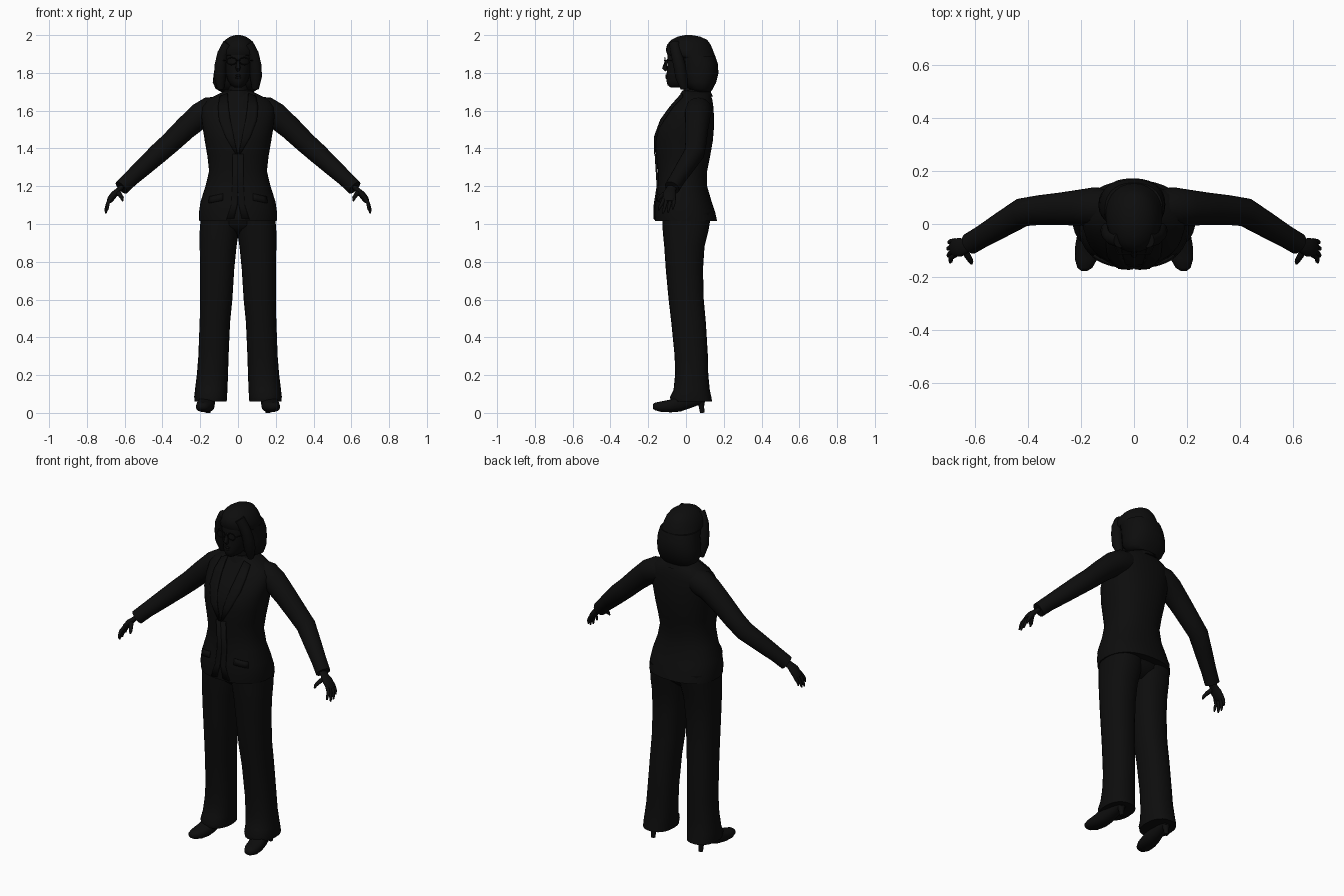
import bpy, math
from mathutils import Vector
from mathutils.bvhtree import BVHTree

black = bpy.data.materials.new("near black")
black.diffuse_color = (0.004, 0.004, 0.004, 1)


def make(name, verts, faces, angle=50):
    me = bpy.data.meshes.new(name)
    me.from_pydata(verts, [], faces)
    me.materials.append(black)
    ob = bpy.data.objects.new(name, me)
    bpy.context.collection.objects.link(ob)
    bpy.ops.object.select_all(action='DESELECT')
    ob.select_set(True)
    bpy.context.view_layer.objects.active = ob
    bpy.ops.object.mode_set(mode='EDIT')
    bpy.ops.mesh.select_all(action='SELECT')
    bpy.ops.mesh.normals_make_consistent(inside=False)
    bpy.ops.object.mode_set(mode='OBJECT')
    bpy.ops.object.shade_smooth_by_angle(angle=math.radians(angle))
    return ob


def skin(name, rings):
    """Bridge equal rings and cap both ends."""
    n, verts, faces = len(rings[0]), [p for r in rings for p in r], []
    for k in range(len(rings) - 1):
        for i in range(n):
            j = (i + 1) % n
            faces.append((k*n + i, k*n + j, (k+1)*n + j, (k+1)*n + i))
    faces += [tuple(range(n)), tuple(range(len(verts) - n, len(verts)))]
    return make(name, verts, faces)


def oval(c, u, v, ru, rv, n, power=2.0):
    pts = []
    for i in range(n):
        a = 2 * math.pi * i / n
        ca, sa = math.cos(a), math.sin(a)
        pts.append(c + u * (math.copysign(abs(ca) ** (2 / power), ca) * ru)
                   + v * (math.copysign(abs(sa) ** (2 / power), sa) * rv))
    return pts


X, Y, Z = Vector((1, 0, 0)), Vector((0, 1, 0)), Vector((0, 0, 1))


def stack(name, rows, n=28, power=2.3):
    """Rows of z, x low, x high, y front, y back."""
    return skin(name, [oval(Vector(((a+b)/2, (f+k)/2, z)), X, Y, abs(b-a)/2, (k-f)/2, n, power)
                       for z, a, b, f, k in rows])


def tube(name, path, n=14, flat=1.0):
    """Path of x, y, z, radius."""
    pts, rings = [Vector(p[:3]) for p in path], []
    for i, p in enumerate(pts):
        t = (pts[min(i+1, len(pts)-1)] - pts[max(i-1, 0)]).normalized()
        ref = Y if abs(t.y) < 0.8 else Z
        u = t.cross(ref).normalized()
        rings.append(oval(p, u, u.cross(t), path[i][3] * flat, path[i][3], n))
    return skin(name, rings)


# Jacket body
jacket = stack("jacket", [(z, -w, w, f, b) for z, w, f, b in [
    (1.015, .205, -.165, .165), (1.06, .207, -.168, .155), (1.12, .198, -.162, .135),
    (1.20, .172, -.148, .112), (1.28, .153, -.148, .112), (1.36, .162, -.158, .128),
    (1.44, .176, -.163, .142), (1.51, .187, -.153, .148), (1.57, .195, -.115, .148),
    (1.62, .192, -.078, .145), (1.655, .168, -.045, .140), (1.685, .110, -.025, .130),
    (1.705, .070, -.015, .115)]], n=36)
me = jacket.data
bvh = BVHTree.FromPolygons([v.co for v in me.vertices], [tuple(p.vertices) for p in me.polygons])


def plate(name, left, right, lift=.007, cols=4, back=False):
    """Thin cloth strip between two x-z lines, laid on the jacket."""
    verts, faces, d = [], [], (-1 if back else 1)
    for (xa, za), (xb, zb) in zip(left, right):
        for i in range(cols + 1):
            t = i / cols
            x, z = xa + (xb-xa)*t, za + (zb-za)*t
            hit = bvh.ray_cast(Vector((x, -d, z)), Vector((0, d, 0)))[0]
            verts.append((x, (hit.y if hit else 0) - d * lift, z))
    for r in range(len(left) - 1):
        for i in range(cols):
            k = r * (cols+1) + i
            faces.append((k, k+1, k+cols+2, k+cols+1))
    ob = make(name, verts, faces)
    m = ob.modifiers.new("thickness", 'SOLIDIFY')
    m.thickness, m.offset = .009, 0


def both(pts, s):
    return [(s * x, z) for x, z in pts]


for s, side in ((1, "left"), (-1, "right")):
    # Lapel, front edge and pocket flap
    plate(side + "_lapel",
          both([(.055, 1.69), (.05, 1.62), (.04, 1.55), (.022, 1.46), (.002, 1.37)], s),
          both([(.095, 1.675), (.105, 1.62), (.10, 1.55), (.065, 1.46), (.012, 1.37)], s))
    plate(side + "_front_edge", both([(.0, 1.37), (.0, 1.2), (.004, 1.1), (.02, 1.03)], s),
          both([(.03, 1.37), (.03, 1.2), (.035, 1.1), (.06, 1.025)], s), lift=.003)
    plate(side + "_pocket_flap", both([(.08, 1.16), (.08, 1.125)], s),
          both([(.15, 1.145), (.155, 1.11)], s), lift=.003)

    # Sleeve with cuff
    tube(side + "_sleeve", [(s*x, y, z, r) for x, y, z, r in [
        (.09, .065, 1.615, .062), (.15, .065, 1.60, .073), (.20, .062, 1.575, .068),
        (.28, .057, 1.505, .061), (.36, .052, 1.428, .056), (.42, .044, 1.375, .054),
        (.50, -.004, 1.302, .048), (.57, -.046, 1.238, .042), (.617, -.074, 1.192, .041)]], 20)
    # Palm, fingers and thumb
    tube(side + "_palm", [(s*x, y, z, r) for x, y, z, r in [
        (.605, -.068, 1.204, .026), (.632, -.082, 1.180, .027), (.655, -.088, 1.158, .036),
        (.675, -.089, 1.132, .035), (.684, -.089, 1.118, .026)]], 14, .5)
    for i, (by, ty, tx, tz) in enumerate([(-.116, -.145, .692, 1.072), (-.099, -.122, .700, 1.056),
                                          (-.080, -.096, .701, 1.060), (-.063, -.070, .697, 1.078)]):
        tube(f"{side}_finger_{i+1}", [(s*.672, by, 1.138, .010),
             (s*.690, (by*.6 + ty*.4), 1.108, .0095),
             (s*(tx-.002), by*.2 + ty*.8, tz+.018, .008), (s*tx, ty, tz, .004)], 8)
    tube(side + "_thumb", [(s*.640, -.095, 1.170, .014), (s*.625, -.122, 1.155, .012),
         (s*.614, -.140, 1.138, .010), (s*.611, -.150, 1.122, .004)], 8)

    # Trouser leg
    stack(side + "_trouser_leg", [(z, s*a, s*b, f, k) for z, a, b, f, k in [
        (1.06, -.01, .195, -.125, .135), (.96, -.004, .203, -.123, .118), (.88, .008, .203, -.115, .098),
        (.76, .020, .200, -.107, .090), (.60, .030, .200, -.092, .094), (.48, .042, .203, -.078, .105),
        (.30, .050, .210, -.060, .116), (.20, .053, .218, -.058, .118), (.12, .056, .228, -.066, .126),
        (.085, .058, .232, -.085, .134), (.06, .060, .230, -.080, .138)]], 24)

    # Shoe and heel
    shoe = [(-.176, .187, .034, .012, .010), (-.165, .185, .034, .028, .020), (-.13, .180, .033, .043, .028),
            (-.08, .173, .037, .048, .034), (-.03, .167, .052, .045, .045), (.02, .162, .072, .040, .048),
            (.07, .158, .085, .036, .042), (.10, .157, .088, .026, .034)]
    skin(side + "_shoe", [oval(Vector((s*x, y, z)), X, Z, rx, rz, 16, 2.4) for y, x, z, rx, rz in shoe])
    tube(side + "_heel", [(s*.158, .078, .07, .026), (s*.158, .082, .035, .015), (s*.158, .086, 0, .012)], 10)

    # Glasses: rim and temple arm
    n = 16
    rim = [oval(Vector((s*.034, -.112, 1.862)) + X*math.cos(a)*.026 + Z*math.sin(a)*.019,
                X*math.cos(a) + Z*math.sin(a), Y, .003, .003, 6)
           for a in [2*math.pi*i/n for i in range(n + 1)]]
    skin(side + "_glasses_rim", rim)
    tube(side + "_glasses_arm", [(s*.060, -.112, 1.866, .003), (s*.082, -.06, 1.866, .003),
                                 (s*.088, .0, 1.862, .003)], 6)
    # Front lock of hair beside the face
    tube(side + "_hair_lock", [(s*x, y, z, r) for x, y, z, r in [
        (.050, -.060, 1.955, .030), (.080, -.050, 1.90, .030), (.092, -.035, 1.84, .032),
        (.095, -.025, 1.78, .032), (.092, -.010, 1.715, .018)]], 12)

tube("glasses_bridge", [(-.01, -.114, 1.866, .003), (.01, -.114, 1.866, .003)], 6)

# Seat joining the trouser legs
stack("trouser_seat", [(z, -w, w, f, b) for z, w, f, b in [
    (1.06, .19, -.12, .13), (.99, .15, -.115, .115), (.94, .05, -.05, .06)]])

# Neck and collar
tube("neck", [(0, .055, 1.66, .068), (0, .045, 1.71, .058), (0, .03, 1.78, .055)], 20)
tube("jacket_collar", [(0, .052, 1.67, .090), (0, .050, 1.70, .078), (0, .048, 1.715, .068)], 24)

# Head
stack("head", [(z, -w, w, f, b) for z, w, f, b in [
    (1.722, .018, -.080, .0), (1.735, .038, -.098, .03), (1.76, .054, -.104, .06), (1.80, .066, -.102, .08),
    (1.84, .073, -.099, .09), (1.88, .076, -.099, .09), (1.92, .074, -.093, .09), (1.96, .055, -.07, .08)]],
    24, 2.1)
tube("nose", [(0, -.095, 1.872, .006), (0, -.108, 1.85, .009), (0, -.114, 1.826, .013), (0, -.103, 1.812, .008)], 10)
for nm, z in (("upper_lip", 1.786), ("lower_lip", 1.775)):
    tube(nm, [(-.024, -.094, z, .002), (0, -.103, z, .007), (.024, -.094, z, .002)], 8)

# Bobbed hair, swept back below the fringe
stack("hair", [(z, -a, b, f, k) for z, a, b, f, k in [
    (1.698, .085, .080, .050, .130), (1.715, .118, .108, .010, .142), (1.75, .134, .118, -.015, .160),
    (1.80, .128, .118, -.025, .172), (1.85, .118, .115, -.030, .168), (1.89, .110, .108, -.050, .155)]], 28)
stack("hair_crown", [(z, -a, a, f, k) for z, a, f, k in [
    (1.875, .108, -.040, .155), (1.895, .106, -.098, .152), (1.92, .100, -.107, .143), (1.95, .088, -.100, .130),
    (1.975, .068, -.078, .112), (1.992, .042, -.045, .075), (2.0, .014, -.005, .03)]], 28, 2.1)
